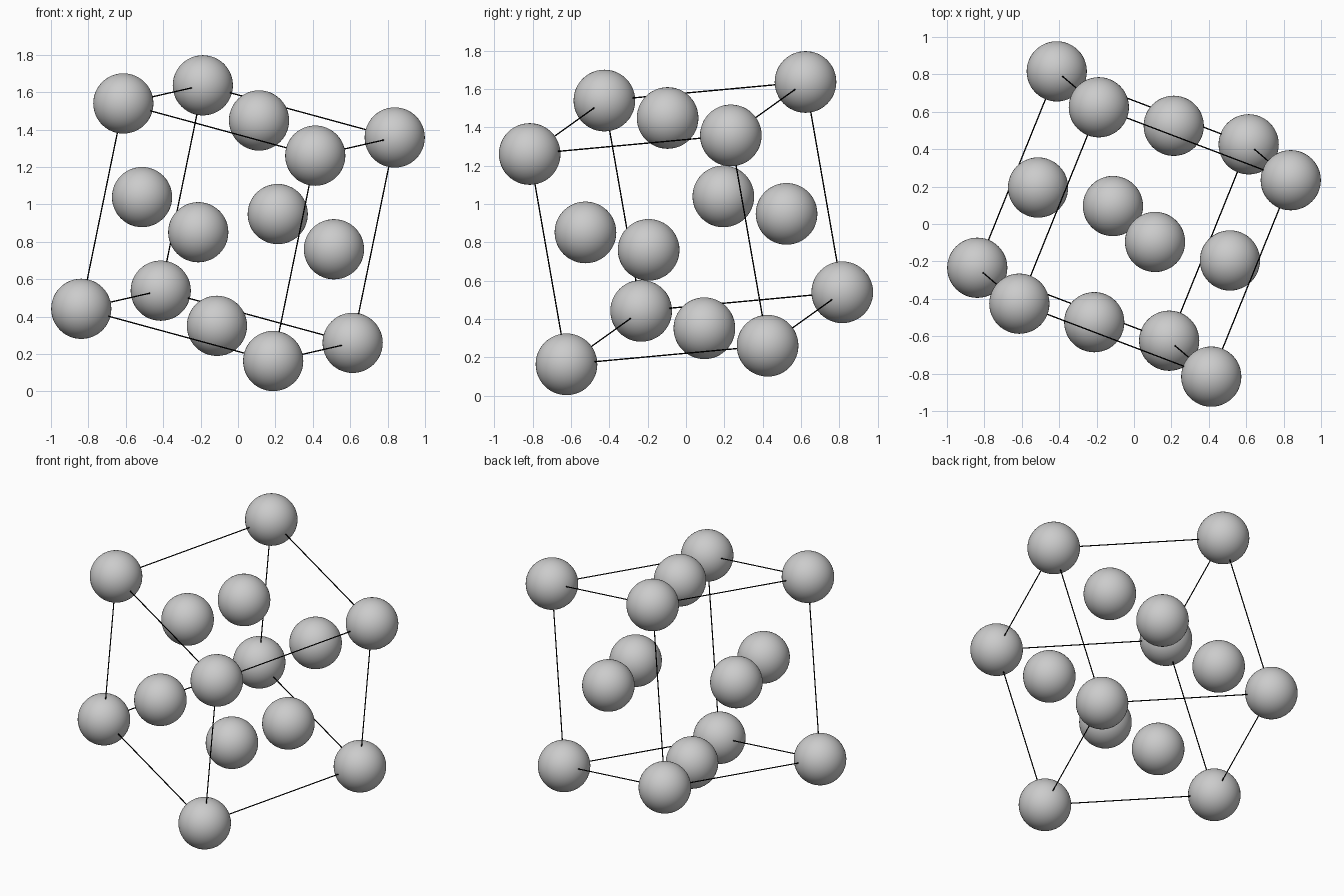
import bpy
from itertools import product
from mathutils import Vector

if "Cube" in bpy.data.objects:
    bpy.data.objects.remove(bpy.data.objects["Cube"])

# Tilted cubic cell: centre and three edge vectors
CENTRE = Vector((0, 0, 0.9))
A = Vector((1.026, -0.39, -0.279))
B = Vector((0.425, 1.05, 0.097))
C = Vector((0.225, -0.192, 1.098))
BALL_R, ROD_R = 0.161, 0.0035

black = bpy.data.materials.new("black")
black.diffuse_color = (0.0, 0.0, 0.0, 1)
black.use_nodes = True
black.node_tree.nodes["Principled BSDF"].inputs["Base Color"].default_value = black.diffuse_color


def at(i, j, k):
    return CENTRE + (A * i + B * j + C * k) / 2


def ball(name, p):
    bpy.ops.mesh.primitive_uv_sphere_add(segments=48, ring_count=24, radius=BALL_R, location=p)
    ob = bpy.context.object
    ob.name = name
    bpy.ops.object.shade_smooth()


def rod(p, q):
    d = q - p
    bpy.ops.mesh.primitive_cylinder_add(vertices=8, radius=ROD_R, depth=d.length,
                                        location=(p + q) / 2,
                                        rotation=d.to_track_quat('Z', 'Y').to_euler())
    ob = bpy.context.object
    ob.name = "cell_edge"
    ob.data.materials.append(black)


# Balls on the eight corners
for ijk in product((-1, 1), repeat=3):
    ball("corner_ball", at(*ijk))

# Balls in the middle of the six faces
for axis, s in product(range(3), (-1, 1)):
    ijk = [0, 0, 0]
    ijk[axis] = s
    ball("face_ball", at(*ijk))

# Twelve thin edges of the cell
for axis in range(3):
    for s, t in product((-1, 1), repeat=2):
        lo, hi = [s, t], [s, t]
        lo.insert(axis, -1)
        hi.insert(axis, 1)
        rod(at(*lo), at(*hi))
